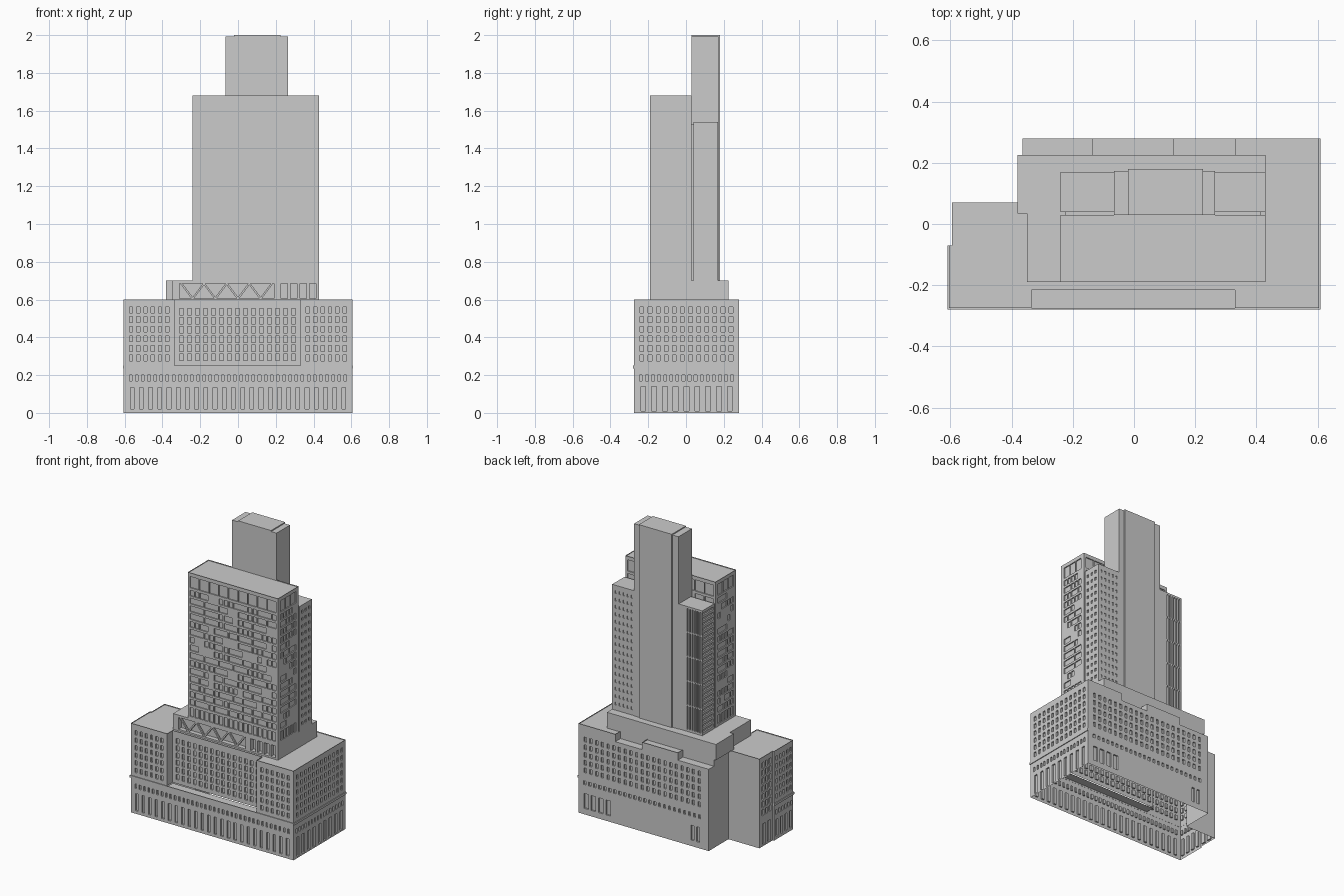
import bpy, bmesh, math, random
from mathutils import Vector

if "Cube" in bpy.data.objects:
    bpy.data.objects.remove(bpy.data.objects["Cube"])

random.seed(4)


def finish(name, bm):
    me = bpy.data.meshes.new(name)
    bm.to_mesh(me)
    bm.free()
    ob = bpy.data.objects.new(name, me)
    bpy.context.collection.objects.link(ob)
    return ob


def poly(bm, pts):
    bm.faces.new([bm.verts.new(p) for p in pts])


def facade(bm, a, b, z0, z1, rows=(), depth=0.01):
    """Wall from plan point a to b (outside on the right) with recessed windows."""
    a, b = Vector(a), Vector(b)
    length = (b - a).length
    d = (b - a) / length
    inward = Vector((-d.y, d.x))

    def P(u, z, k=0.0):
        q = a + d * u + inward * k
        return (q.x, q.y, z)

    def quad(u0, u1, za, zb, k=0.0):
        if u1 - u0 > 1e-5 and zb - za > 1e-5:
            poly(bm, [P(u0, za, k), P(u1, za, k), P(u1, zb, k), P(u0, zb, k)])

    z = z0
    for za, zb, wins in rows:
        quad(0, length, z, za)
        u = 0
        for u0, u1 in wins:
            quad(u, u0, za, zb)
            quad(u0, u1, za, zb, depth)
            c = [(u0, za), (u1, za), (u1, zb), (u0, zb)]
            for (p, q), (r, s) in zip(c, c[1:] + c[:1]):
                poly(bm, [P(p, q), P(r, s), P(r, s, depth), P(p, q, depth)])
            u = u1
        quad(u, length, za, zb)
        z = zb
    quad(0, length, z, z1)


def cols(start, end, n, fill=0.5):
    s = (end - start) / n
    return [(start + s * (i + .5 - fill / 2), start + s * (i + .5 + fill / 2)) for i in range(n)]


def ragged(start, end, n):
    """Irregular curtain-wall bays, some joined and some left solid."""
    s, out, i = (end - start) / n, [], 0
    while i < n:
        w = min(random.choice((1, 1, 2, 3)), n - i)
        if random.random() < 0.88:
            out.append((start + s * i + .004, start + s * (i + w) - .004))
        i += w
    return out


def floors(z0, z1, n, make, fill=0.6):
    return [(za, zb, make()) for za, zb in cols(z0, z1, n, fill)]


def grid(z0, z1, n, c, fill=0.6):
    return floors(z0, z1, n, lambda: c, fill)


def box(name, x0, x1, y0, y1, z0, z1):
    bm = bmesh.new()
    plan = [(x0, y0), (x1, y0), (x1, y1), (x0, y1)]
    for p, q in zip(plan, plan[1:] + plan[:1]):
        facade(bm, p, q, z0, z1)
    poly(bm, [(x, y, z1) for x, y in plan])
    poly(bm, [(x, y, z0) for x, y in reversed(plan)])
    return finish(name, bm)


def flat(name, z, plan):
    bm = bmesh.new()
    poly(bm, [(x, y, z) for x, y in plan])
    return finish(name, bm)


# Podium street front and its stepped upper storeys
bm = bmesh.new()
facade(bm, (-.605, -.275), (.605, -.275), 0, .25,
       [(.02, .135, cols(.02, 1.19, 24, .4)), (.17, .2, cols(.02, 1.19, 36, .42))])
for x0, x1 in ((-.605, -.335), (.33, .605)):
    facade(bm, (x0, -.275), (x1, -.275), .25, .6, grid(.265, .57, 6, cols(.02, x1 - x0 - .02, 6, .45)))
facade(bm, (-.335, -.275), (-.335, -.215), .25, .6)
facade(bm, (.33, -.215), (.33, -.275), .25, .6)
facade(bm, (-.335, -.215), (.33, -.215), .25, .6, grid(.27, .56, 6, cols(.015, .65, 15, .5), .7))
finish("podium_front", bm)

# Podium right side
bm = bmesh.new()
facade(bm, (.605, -.275), (.605, .28), 0, .6,
       [(.01, .14, cols(.02, .535, 9, .45)), (.17, .2, cols(.02, .535, 16, .45))]
       + grid(.265, .57, 6, cols(.02, .535, 12, .45)))
finish("podium_right", bm)

# Podium back: upper windows, low roof notches and blank plinth
bm = bmesh.new()
facade(bm, (.605, .28), (-.365, .28), 0, .55,
       [(.04, .14, cols(.03, .25, 4, .6) + cols(.83, .91, 2, .55)), (.2, .225, cols(.03, .92, 24, .45))]
       + grid(.27, .53, 5, cols(.03, .92, 21, .42)))
for x1, x0 in ((.605, .33), (.13, -.135)):
    facade(bm, (x1, .28), (x0, .28), .55, .6)
for x in (.33, -.135):
    facade(bm, (x, .28), (x, .225), .55, .6)
facade(bm, (.13, .225), (.13, .28), .55, .6)
for x1, x0 in ((.33, .13), (-.135, -.365)):
    facade(bm, (x1, .225), (x0, .225), .55, .6)
facade(bm, (-.365, .28), (-.365, .07), 0, .55)
facade(bm, (-.365, .225), (-.365, .07), .55, .6)
finish("podium_back", bm)

# Left wing
bm = bmesh.new()
facade(bm, (-.365, .07), (-.595, .07), 0, .6)
facade(bm, (-.595, .07), (-.595, -.07), 0, .6,
       [(.01, .15, cols(.02, .13, 2, .6))] + grid(.2, .57, 7, cols(.02, .13, 3, .6), .75))
facade(bm, (-.595, -.07), (-.605, -.07), 0, .6)
facade(bm, (-.605, -.07), (-.605, -.275), 0, .6,
       [(.02, .135, cols(.01, .2, 4, .45)), (.17, .2, cols(.01, .2, 6, .45))]
       + grid(.265, .57, 6, cols(.01, .2, 5, .45)))
finish("left_wing", bm)

# Podium roofs
flat("podium_roof", .594, [(-.605, -.275), (-.335, -.275), (-.335, -.215), (.33, -.215), (.33, -.275),
                           (.605, -.275), (.605, .28), (.33, .28), (.33, .225), (.13, .225), (.13, .28),
                           (-.135, .28), (-.135, .225), (-.365, .225), (-.365, .07), (-.595, .07),
                           (-.595, -.07), (-.605, -.07)])
flat("front_ledge", .245, [(-.335, -.275), (.33, -.275), (.33, -.215), (-.335, -.215)])
for i, (x0, x1) in enumerate(((.13, .33), (-.365, -.135))):
    flat(f"back_low_roof_{i}", .55, [(x0, .225), (x1, .225), (x1, .28), (x0, .28)])

# Stone string course
box("string_course_front", -.61, .61, -.28, -.274, .235, .25)
box("string_course_right", .604, .61, -.28, .28, .235, .25)
box("string_course_left", -.61, -.604, -.28, -.07, .235, .25)

# Setback storey between podium and tower
bm = bmesh.new()
plan = [(-.35, -.19), (.43, -.19), (.43, .225), (-.38, .225), (-.38, .035), (-.35, .035)]
for i, (p, q) in enumerate(zip(plan, plan[1:] + plan[:1])):
    rows = [(.605, .685, [(.04, .54)] + cols(.57, .77, 4, .7))] if i == 0 else []
    facade(bm, p, q, .594, .7, rows, .03)
poly(bm, [(x, y, .7) for x, y in plan])
finish("setback_storey", bm)

# Zigzag struts in the setback opening
bm = bmesh.new()
n = 8
for i in range(n):
    x0, x1 = -.3 + i * .06, -.3 + (i + 1) * .06
    z0, z1 = (.685, .605) if i % 2 == 0 else (.605, .685)
    d = Vector((x1 - x0, 0, z1 - z0)).normalized()
    s = Vector((-d.z, 0, d.x)) * .005
    p, q = Vector((x0, -.188, z0)), Vector((x1, -.188, z1))
    ring = [s, -s, -s + Vector((0, .01, 0)), s + Vector((0, .01, 0))]
    for j in range(4):
        k = (j + 1) % 4
        poly(bm, [p + ring[j], p + ring[k], q + ring[k], q + ring[j]])
bmesh.ops.recalc_face_normals(bm, faces=bm.faces)
finish("zigzag_struts", bm)

# Front tower slab with irregular curtain wall
bm = bmesh.new()
plan = [(-.24, -.19), (.43, -.19), (.43, .03), (-.24, .03)]
for i, (p, q) in enumerate(zip(plan, plan[1:] + plan[:1])):
    L = (Vector(q) - Vector(p)).length
    bays = 18 if i % 2 == 0 else 5
    e = .012 if i % 2 == 0 else .025
    rows = [(.715, .775, cols(e, L - e, bays, .75))]
    rows += floors(.785, 1.57, 15, lambda: ragged(e, L - e, bays), .72)
    rows += [(1.58, 1.655, cols(e, L - e, max(3, bays // 2), .92))]
    facade(bm, p, q, .7, 1.68, rows, .007)
poly(bm, [(x, y, 1.674) for x, y in plan])
finish("front_tower", bm)

# Rear tower slab: punched windows, fins and slats
bm = bmesh.new()
x0, x1, y0, y1, z0, z1 = -.24, .43, .04, .17, .7, 1.54
facade(bm, (x1, y0), (x1, y1), z0, z1, grid(.72, 1.52, 16, cols(.01, .12, 3, .4), .4), .006)
facade(bm, (x1, y1), (.26, y1), z0, z1, grid(.72, 1.52, 16, cols(.01, .16, 5, .35), .4), .006)
facade(bm, (-.06, y1), (x0, y1), z0, z1, grid(.71, 1.53, 5, cols(.06, .175, 6, .5), .95), .012)
facade(bm, (x0, y1), (x0, y0), z0, z1, grid(.71, 1.53, 24, [(.01, .12)], .5), .01)
facade(bm, (x0, y0), (x1, y0), z0, z1)
poly(bm, [(x0, y0, z1), (x1, y0, z1), (x1, y1, z1), (x0, y1, z1)])
finish("rear_tower", bm)

# Link between slabs
box("slab_link", -.225, .415, .028, .042, .7, 1.53)

# Blank service core with stepped ends
box("service_core", -.02, .225, .03, .18, .7, 2.0)
for name, a, b in (("core_end_left", -.065, -.02), ("core_end_right", .225, .265)):
    box(name, a, b, .03, .173, .7, 1.993)
